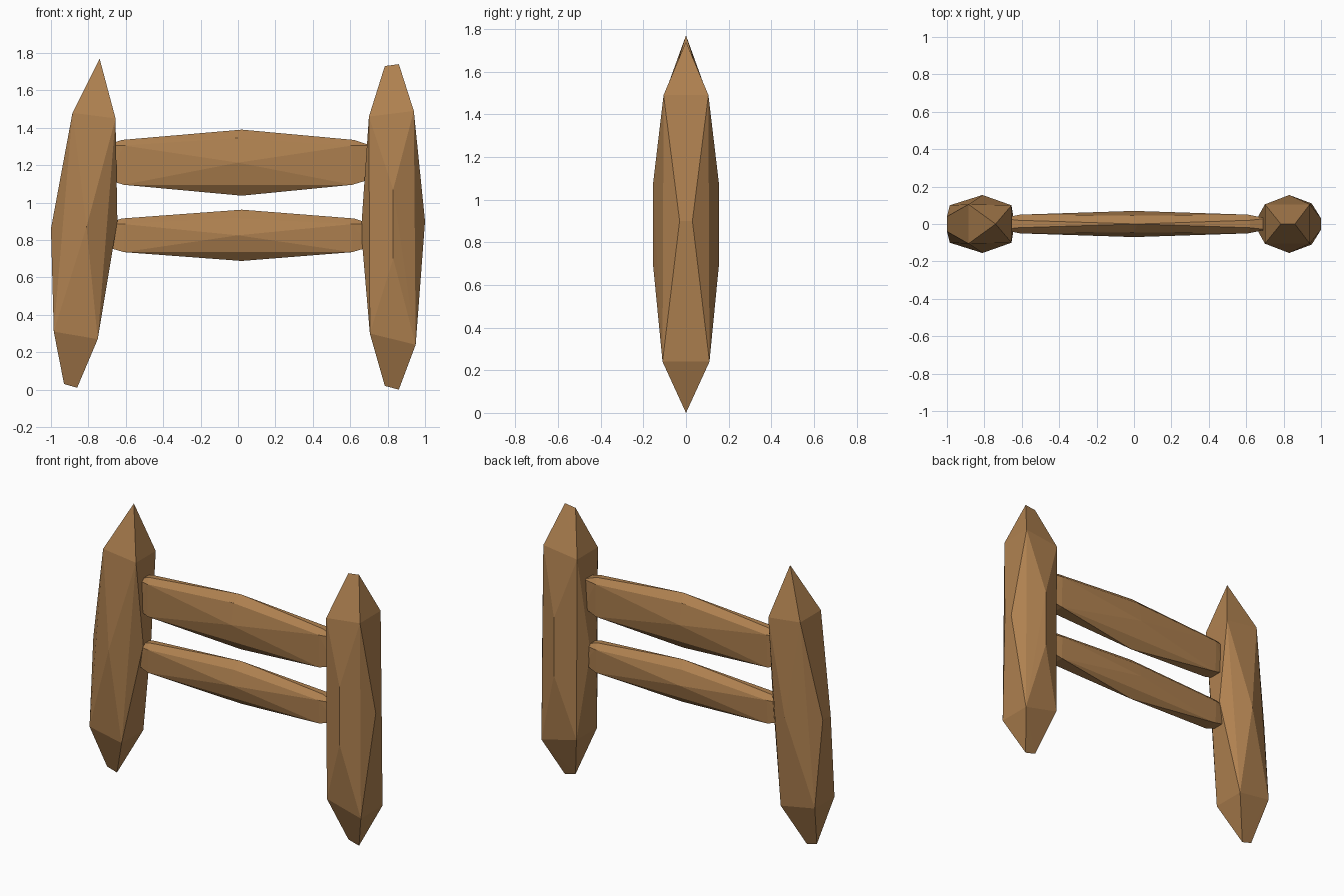
import bpy, bmesh

if "Cube" in bpy.data.objects:
    bpy.data.objects.remove(bpy.data.objects["Cube"])

wood = bpy.data.materials.new("wood")
wood.diffuse_color = (0.43, 0.22, 0.08, 1)
wood.use_nodes = True
wood.node_tree.nodes["Principled BSDF"].inputs["Base Color"].default_value = wood.diffuse_color


def hewn(name, points):
    """Faceted timber: convex hull around a few corner points."""
    bm = bmesh.new()
    for p in points:
        bm.verts.new(p)
    res = bmesh.ops.convex_hull(bm, input=bm.verts)
    junk = {g for g in res["geom_interior"] + res["geom_unused"]
            if isinstance(g, bmesh.types.BMVert) and g.is_valid}
    bmesh.ops.delete(bm, geom=list(junk), context='VERTS')
    bmesh.ops.recalc_face_normals(bm, faces=bm.faces)
    me = bpy.data.meshes.new(name)
    bm.to_mesh(me)
    bm.free()
    me.materials.append(wood)
    ob = bpy.data.objects.new(name, me)
    bpy.context.collection.objects.link(ob)


def both(pairs):
    """Mirror (x, y, z) points front to back."""
    return [(x, s * y, z) for x, y, z in pairs for s in (-1, 1)]


# Right post: stretched dodecahedron
hewn("right_post", [(0.785, 0, 1.73), (0.86, 0, 1.74), (0.785, 0, 0.02), (0.86, 0, 0.0)] + both([
    (0.70, 0.105, 1.46), (0.94, 0.105, 1.49),
    (0.83, 0.155, 1.07), (0.83, 0.155, 0.70),
    (0.658, 0.03, 0.85), (1.0, 0.03, 0.90),
    (0.705, 0.105, 0.30), (0.95, 0.11, 0.24)]))

# Left post: leaning, with a single pointed tip
hewn("left_post", [(-0.74, 0, 1.77), (-0.93, 0, 0.03), (-0.86, 0, 0.01)] + both([
    (-0.885, 0.105, 1.48), (-0.655, 0.10, 1.45),
    (-0.81, 0.155, 0.87),
    (-1.0, 0.04, 0.86), (-0.645, 0.04, 0.90),
    (-0.985, 0.10, 0.31), (-0.75, 0.11, 0.27)]))

# Rails: thin, swelling at the middle, ends buried in the posts
for name, top, shoulder, low, bottom in (("upper_rail", 1.39, 1.335, 1.095, 1.037),
                                         ("lower_rail", 0.962, 0.915, 0.735, 0.688)):
    mid = (top + bottom) / 2
    pts = [(0.02, 0, top), (0.02, 0, bottom)]
    pts += both([(0, 0.07, mid), (0, 0.045, top - 0.045)])
    for s in (-1, 1):
        pts += both([(s * 0.62, 0.02, shoulder), (s * 0.61, 0.05, shoulder - 0.03),
                     (s * 0.61, 0.045, low), (s * 0.71, 0.03, shoulder - 0.03),
                     (s * 0.71, 0.03, low + 0.03)])
    hewn(name, pts)
